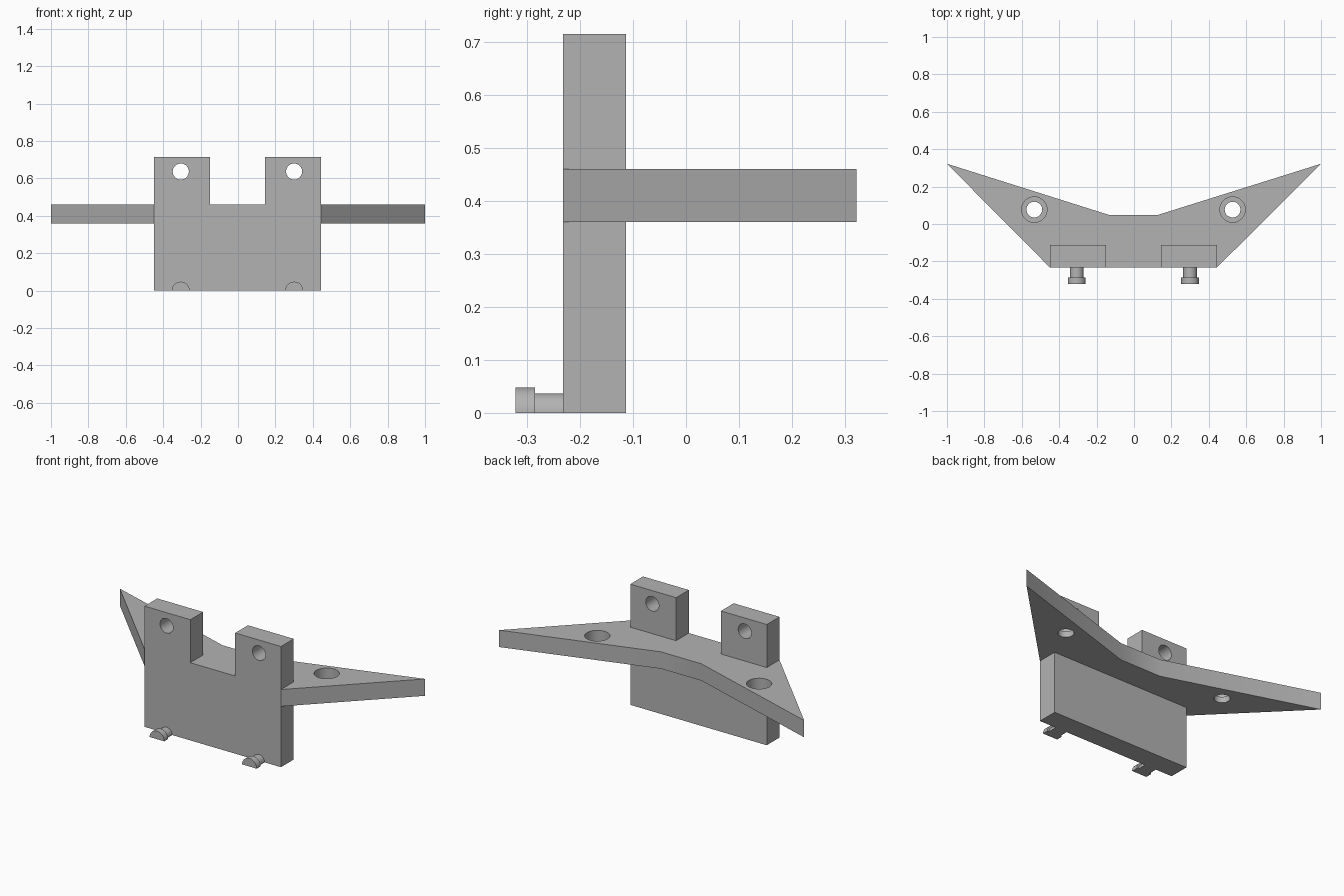
import bpy, bmesh, math
from mathutils import Matrix

if "Cube" in bpy.data.objects:
    bpy.data.objects.remove(bpy.data.objects["Cube"])

grey = bpy.data.materials.new("plain grey")
grey.diffuse_color = (0.45, 0.45, 0.45, 1)
grey.use_nodes = True
grey.node_tree.nodes["Principled BSDF"].inputs["Base Color"].default_value = grey.diffuse_color
CX = -0.003  # mid-line of the bracket


def finish(name, bm):
    bmesh.ops.recalc_face_normals(bm, faces=bm.faces)
    mesh = bpy.data.meshes.new(name)
    bm.to_mesh(mesh)
    bm.free()
    mesh.materials.append(grey)
    ob = bpy.data.objects.new(name, mesh)
    bpy.context.collection.objects.link(ob)
    return ob


def extrude_profile(name, points, direction):
    bm = bmesh.new()
    face = bm.faces.new([bm.verts.new(p) for p in points])
    out = bmesh.ops.extrude_face_region(bm, geom=[face])
    bmesh.ops.translate(bm, vec=direction,
                        verts=[v for v in out["geom"] if isinstance(v, bmesh.types.BMVert)])
    return finish(name, bm)


def cylinder(name, radius, depth, centre, along_y=False):
    bm = bmesh.new()
    m = Matrix.Translation(centre)
    if along_y:
        m = m @ Matrix.Rotation(math.pi / 2, 4, 'X')
    bmesh.ops.create_cone(bm, cap_ends=True, segments=48, radius1=radius,
                          radius2=radius, depth=depth, matrix=m)
    return finish(name, bm)


def boolean(target, tool, operation):
    mod = target.modifiers.new(operation.lower(), 'BOOLEAN')
    mod.operation = operation
    mod.solver = 'EXACT'
    mod.object = tool
    bpy.context.view_layer.objects.active = target
    bpy.ops.object.modifier_apply(modifier=mod.name)
    bpy.data.objects.remove(tool, do_unlink=True)


def smooth(ob):
    bpy.ops.object.select_all(action='DESELECT')
    ob.select_set(True)
    bpy.context.view_layer.objects.active = ob
    bpy.ops.object.shade_smooth_by_angle(angle=math.radians(30))


# Upright plate with two tabs
outline = [(-0.447, 0), (0.447, 0), (0.447, 0.715), (0.147, 0.715),
           (0.147, 0.46), (-0.147, 0.46), (-0.147, 0.715), (-0.447, 0.715)]
bracket = extrude_profile("bracket", [(CX + x, -0.232, z) for x, z in outline], (0, 0.119, 0))

# Swept horizontal wing, fused with the plate
outline = [(CX - 0.447, -0.232), (CX + 0.447, -0.232), (1, 0.322),
           (CX + 0.132, 0.049), (CX - 0.132, 0.049), (-1, 0.322)]
wing = extrude_profile("wing", [(x, y, 0.36) for x, y in outline], (0, 0, 0.1))
boolean(bracket, wing, 'UNION')

for side in (-1, 1):
    # Tab hole, then wing hole with a wide counterbore
    tab_x, wing_x = CX + side * 0.303, CX + side * 0.53
    boolean(bracket, cylinder("tab_hole", 0.043, 0.4, (tab_x, -0.17, 0.637), True), 'DIFFERENCE')
    boolean(bracket, cylinder("wing_hole", 0.042, 0.4, (wing_x, 0.077, 0.41)), 'DIFFERENCE')
    boolean(bracket, cylinder("counterbore", 0.068, 0.13, (wing_x, 0.077, 0.46)), 'DIFFERENCE')

    # Half-round peg with a wider head, turned from a stepped profile
    bm = bmesh.new()
    steps = [(0, -0.322), (0.048, -0.322), (0.048, -0.285),
             (0.037, -0.285), (0.037, -0.232), (0, -0.232)]
    verts = [bm.verts.new((tab_x + r, y, 0)) for r, y in steps]
    face = bm.faces.new(verts)
    bmesh.ops.spin(bm, geom=[face], cent=(tab_x, 0, 0), axis=(0, -1, 0),
                   angle=math.pi, steps=24, use_duplicate=False)
    bmesh.ops.remove_doubles(bm, verts=bm.verts, dist=1e-5)
    # Close the flat underside
    if not any(f.normal.length and all(abs(v.co.z) < 1e-5 for v in f.verts) for f in bm.faces):
        bmesh.ops.holes_fill(bm, edges=bm.edges)
    peg = finish("peg_left" if side < 0 else "peg_right", bm)
    smooth(peg)

smooth(bracket)
